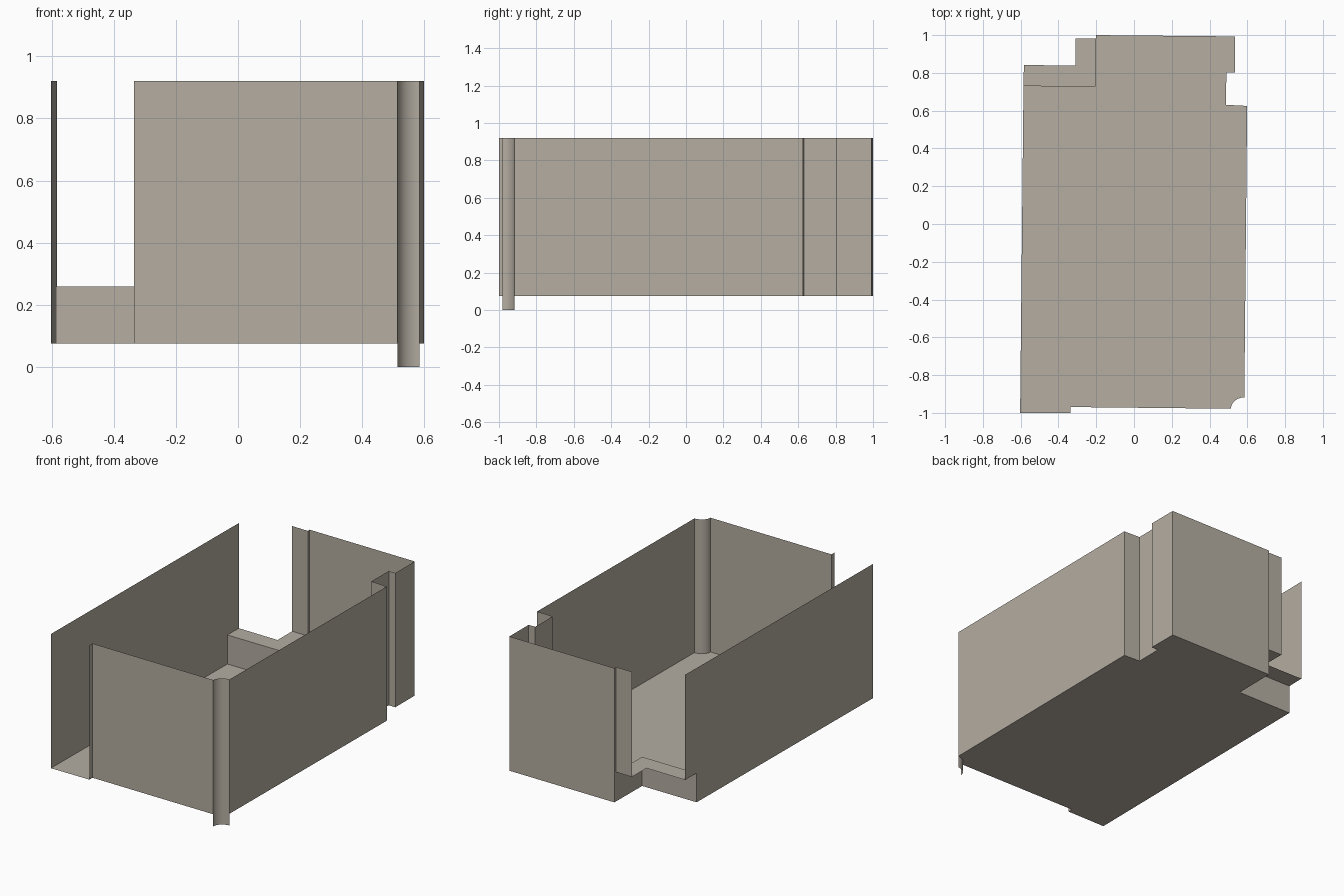
import bpy
import math

if "Cube" in bpy.data.objects:
    bpy.data.objects.remove(bpy.data.objects["Cube"])

FLOOR, SILL, TOP = 0.075, 0.258, 0.92

plaster = bpy.data.materials.new("warm_grey_plaster")
plaster.diffuse_color = (0.46, 0.42, 0.36, 1)
plaster.use_nodes = True
plaster.node_tree.nodes["Principled BSDF"].inputs["Base Color"].default_value = plaster.diffuse_color


def add(name, verts, faces):
    me = bpy.data.meshes.new(name)
    me.from_pydata(verts, [], faces)
    me.materials.append(plaster)
    ob = bpy.data.objects.new(name, me)
    bpy.context.collection.objects.link(ob)
    return ob


def wall(name, path, z0=FLOOR, z1=TOP):
    """Thin wall sheet standing along a plan path."""
    n = len(path)
    verts = [(x, y, z0) for x, y in path] + [(x, y, z1) for x, y in path]
    return add(name, verts, [(i, i + 1, n + i + 1, n + i) for i in range(n - 1)])


def slab(name, path, z):
    """Flat sheet filling a plan outline."""
    return add(name, [(x, y, z) for x, y in path], [tuple(range(len(path)))])


# plan corners
left_front, left_riser, left_end = (-0.603, -1.0), (-0.585, 0.73), (-0.583, 0.842)
riser_corner, sill_in, sill_out = (-0.204, 0.727), (-0.311, 0.838), (-0.311, 0.983)
nib, back_left = (-0.201, 0.981), (-0.201, 1.0)
front_path = [(-0.335, -1.0), (-0.335, -0.969), (0.513, -0.978)]
arc = [(0.584 - 0.071 * math.cos(a), -0.98 + 0.062 * math.sin(a))
       for a in [math.pi / 2 * i / 16 for i in range(17)]]
right_path = [arc[-1], (0.599, 0.625), (0.487, 0.631), (0.489, 0.802),
              (0.535, 0.801), (0.535, 0.993), back_left]

# walls
wall("front_wall", front_path)
wall("right_and_back_wall", right_path)
wall("back_wall_return", [back_left, nib])
wall("back_wall_nib", [nib, sill_out], SILL, TOP)
wall("left_wall", [left_front, left_riser])
wall("left_wall_end", [left_riser, left_end], SILL, TOP)

# rounded corner pipe recess, reaching below the floor
pipe = wall("corner_pipe", arc, 0.0, TOP)
for p in pipe.data.polygons:
    p.use_smooth = True

# floor, with a notch under the window sill
slab("floor", [left_front] + front_path + arc + right_path[1:] +
     [riser_corner, left_riser], FLOOR)

# raised sill and its risers
slab("window_sill", [left_riser, riser_corner, nib, sill_out, sill_in, left_end], SILL)
wall("sill_riser", [left_riser, riser_corner, nib], FLOOR, SILL)
